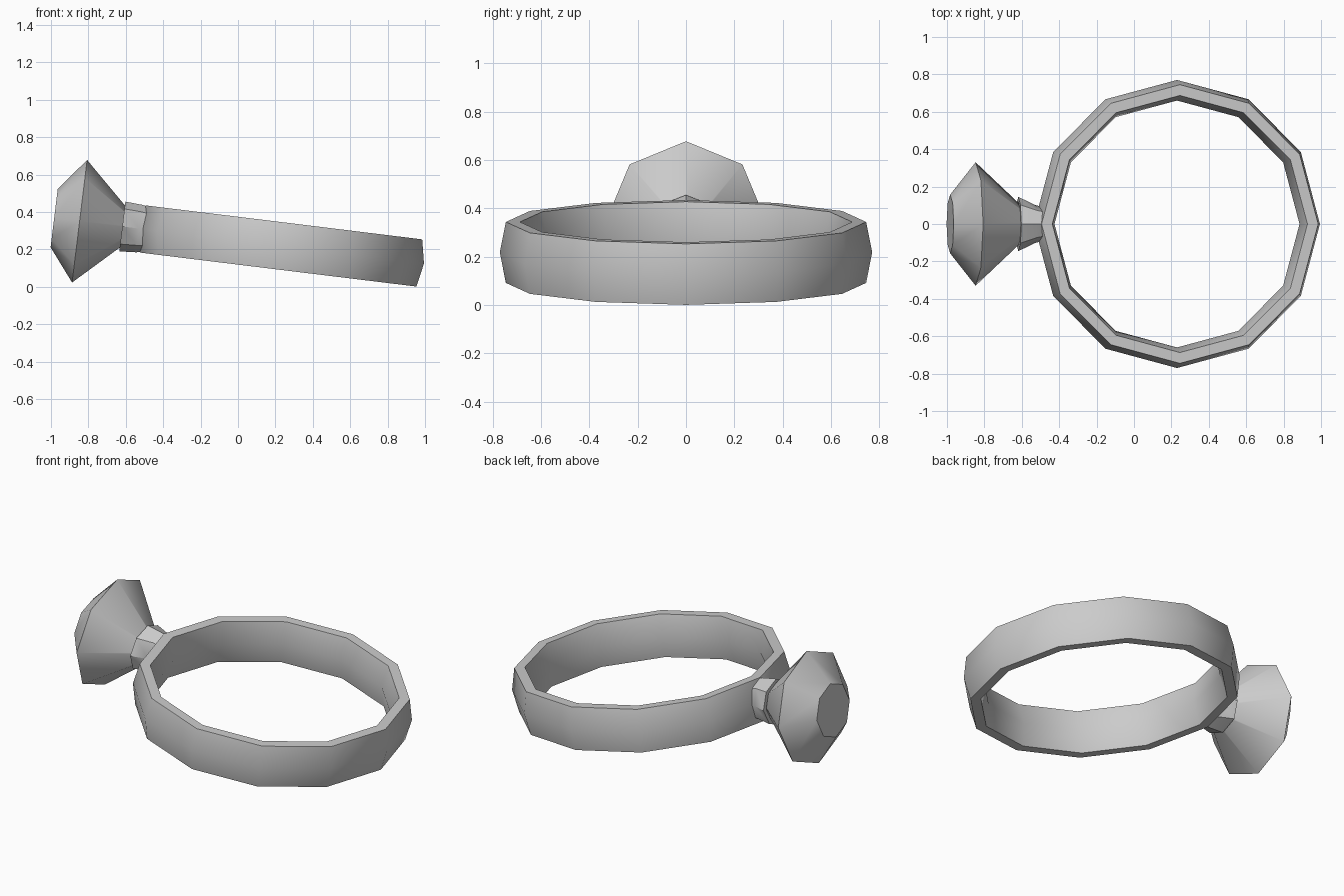
import bpy, bmesh
from math import sin, cos, pi, radians
from mathutils import Matrix

cube = bpy.data.objects.get("Cube")
if cube:
    bpy.data.objects.remove(cube, do_unlink=True)

# One grey metal for the whole piece
grey = bpy.data.materials.new("plain_grey")
grey.use_nodes = True
colour = (0.6, 0.6, 0.6, 1)
grey.diffuse_color = colour
grey.node_tree.nodes["Principled BSDF"].inputs["Base Color"].default_value = colour

# The whole piece leans slightly, with the stone end raised
LEAN = Matrix.Translation((0.23, 0, 0.218)) @ Matrix.Rotation(radians(7), 4, 'Y')


def loft(name, loops, closed=False, cap=True):
    """Skin a list of equally long point loops, then lean and shade it."""
    bm = bmesh.new()
    rows = [[bm.verts.new(p) for p in loop] for loop in loops]
    n = len(rows[0])
    pairs = list(zip(rows, rows[1:]))
    if closed:
        pairs.append((rows[-1], rows[0]))
    for a, b in pairs:
        for i in range(n):
            j = (i + 1) % n
            bm.faces.new((a[i], a[j], b[j], b[i]))
    if cap and not closed:
        bm.faces.new(rows[0])
        bm.faces.new(rows[-1])
    bmesh.ops.recalc_face_normals(bm, faces=bm.faces)
    mesh = bpy.data.meshes.new(name)
    bm.to_mesh(mesh)
    bm.free()
    mesh.transform(LEAN)
    mesh.materials.append(grey)
    obj = bpy.data.objects.new(name, mesh)
    bpy.context.collection.objects.link(obj)
    bpy.ops.object.select_all(action='DESELECT')
    obj.select_set(True)
    bpy.context.view_layer.objects.active = obj
    bpy.ops.object.shade_smooth_by_angle(angle=radians(35))
    return obj


def flat_loop(r, z, n=12):
    return [(r * cos(2 * pi * i / n), r * sin(2 * pi * i / n), z) for i in range(n)]


def side_loop(x, ry, rz, n=8):
    return [(x, ry * sin(2 * pi * i / n), rz * cos(2 * pi * i / n)) for i in range(n)]


# Band: twelve sides, bulging a little outside and inside
H = 0.127
band = [(0.745, -H), (0.77, 0), (0.745, H), (0.687, H), (0.66, 0), (0.687, -H)]
loft("band", [flat_loop(r, z) for r, z in band], closed=True)

# Collar: octagonal socket with a recessed front rim
collar = [(-0.72, 0.09, 0.12), (-0.765, 0.102, 0.128), (-0.855, 0.145, 0.134),
          (-0.855, 0.118, 0.112), (-0.82, 0.09, 0.09)]
loft("collar", [side_loop(*c) for c in collar])

# Gem: flat table, crown, girdle and pavilion running into the collar
gem = [(-1.222, 0.157), (-1.085, 0.33), (-0.75, 0.015)]
loft("gem", [side_loop(x, r, r) for x, r in gem])
